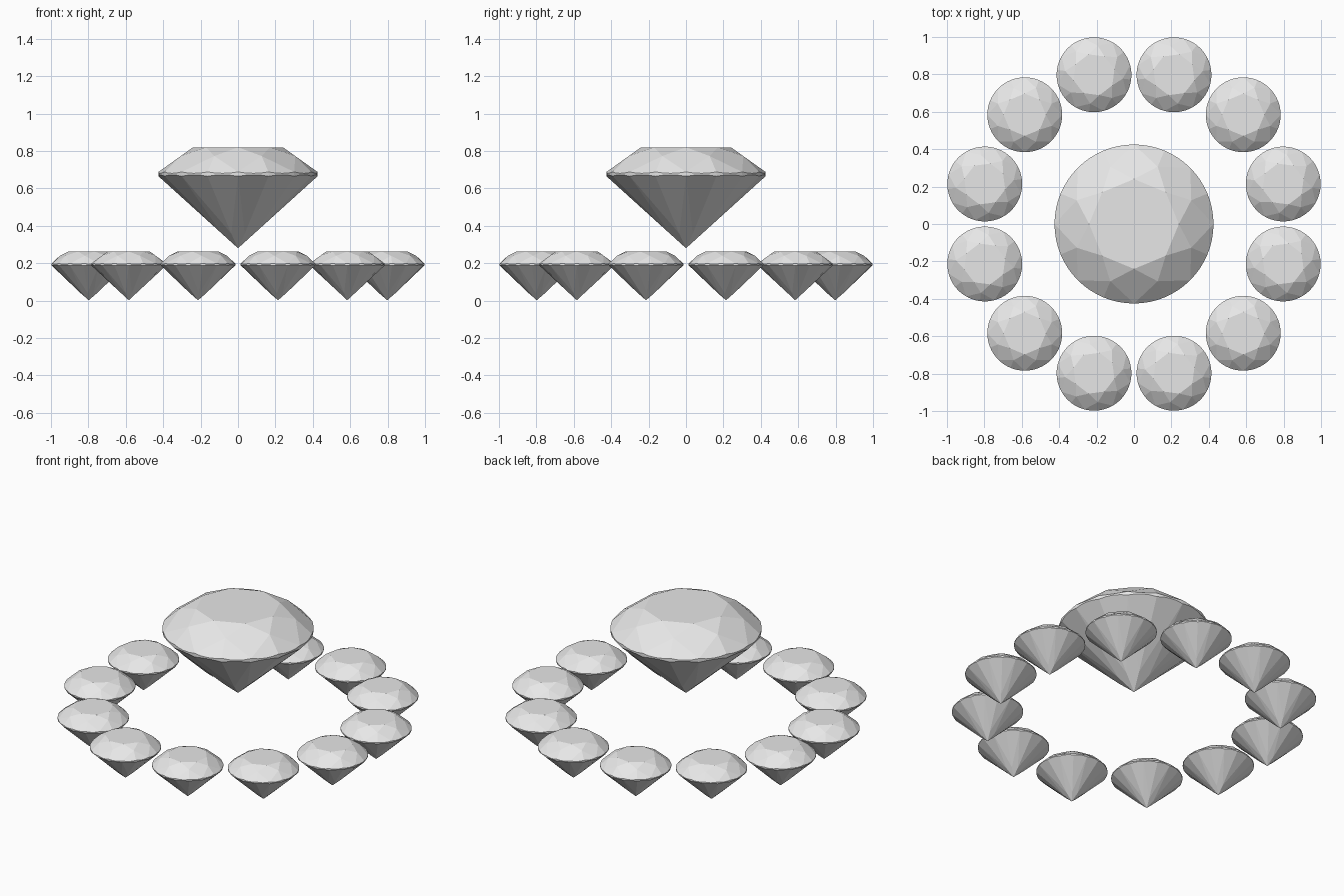
import bpy, bmesh, math
from math import cos, sin, radians

if "Cube" in bpy.data.objects:
    bpy.data.objects.remove(bpy.data.objects["Cube"])

# One flat colour for all the stones
mat = bpy.data.materials.new("pale grey crystal")
mat.diffuse_color = (0.8, 0.8, 0.8, 1)
mat.use_nodes = True
mat.node_tree.nodes["Principled BSDF"].inputs["Base Color"].default_value = mat.diffuse_color

# Round brilliant cut proportions for a stone of radius 1, tip at z = 0
TOP, GIRDLE_HI, GIRDLE_LO = 1.27, 0.96, 0.905
TABLE_R, STAR_R, PAV_R = 0.565, 0.78, 0.22
N = 64
C11, C22 = cos(radians(11.25)), cos(radians(22.5))


def brilliant_mesh():
    bm = bmesh.new()

    def point(r, deg, z):
        a = radians(deg)
        return bm.verts.new((r * cos(a), r * sin(a), z))

    bezel = (TOP - GIRDLE_HI) / (1 - TABLE_R)
    star_z = TOP - bezel * (STAR_R * C22 - TABLE_R)
    pav_z = GIRDLE_LO * PAV_R * C22
    s_hi = (star_z - GIRDLE_HI) / ((1 - STAR_R) * C11)
    s_lo = (GIRDLE_LO - pav_z) / ((1 - PAV_R) * C11)

    table = [point(TABLE_R, 45 * j, TOP) for j in range(8)]
    star = [point(STAR_R, 45 * j + 22.5, star_z) for j in range(8)]
    pav = [point(PAV_R, 45 * j + 22.5, pav_z) for j in range(8)]
    tip = point(0, 0, 0)
    # scalloped girdle, where the flat facets meet the round rim
    hi, lo = [], []
    for i in range(N):
        deg = 360 * i / N
        bulge = cos(radians(deg % 22.5 - 11.25)) - C11
        hi.append(point(1, deg, GIRDLE_HI - s_hi * bulge))
        lo.append(point(1, deg, GIRDLE_LO + s_lo * bulge))

    face = bm.faces.new
    face(table)
    for j in range(8):
        k = 8 * j
        face((table[j], star[j], table[(j + 1) % 8]))          # star facet
        face((table[j], star[j - 1], hi[k], star[j]))          # crown kite
        face((tip, pav[j], lo[k], pav[j - 1]))                 # pavilion kite
        for s in (k, k + 4):                                   # girdle facets
            arc = [i % N for i in range(s, s + 5)]
            face([star[j]] + [hi[i] for i in arc])
            face([pav[j]] + [lo[i] for i in reversed(arc)])
    for i in range(N):
        m = (i + 1) % N
        face((lo[i], lo[m], hi[m], hi[i]))                     # rim band
    bmesh.ops.recalc_face_normals(bm, faces=bm.faces[:])
    me = bpy.data.meshes.new("brilliant_cut")
    bm.to_mesh(me)
    bm.free()
    me.materials.append(mat)
    return me


mesh = brilliant_mesh()


def stone(name, x, y, z, scale, turn=0):
    ob = bpy.data.objects.new(name, mesh)
    bpy.context.collection.objects.link(ob)
    ob.location = (x, y, z)
    ob.scale = scale
    ob.rotation_euler.z = turn


# Large stone floating in the middle
stone("centre_stone", 0, 0, 0.28, (0.425, 0.425, 0.425))

# Ring of twelve small stones
for i in range(12):
    a = radians(15 + 30 * i)
    stone(f"ring_stone_{i + 1}", 0.826 * cos(a), 0.826 * sin(a), 0.002,
          (0.2, 0.2, 0.205), a)
